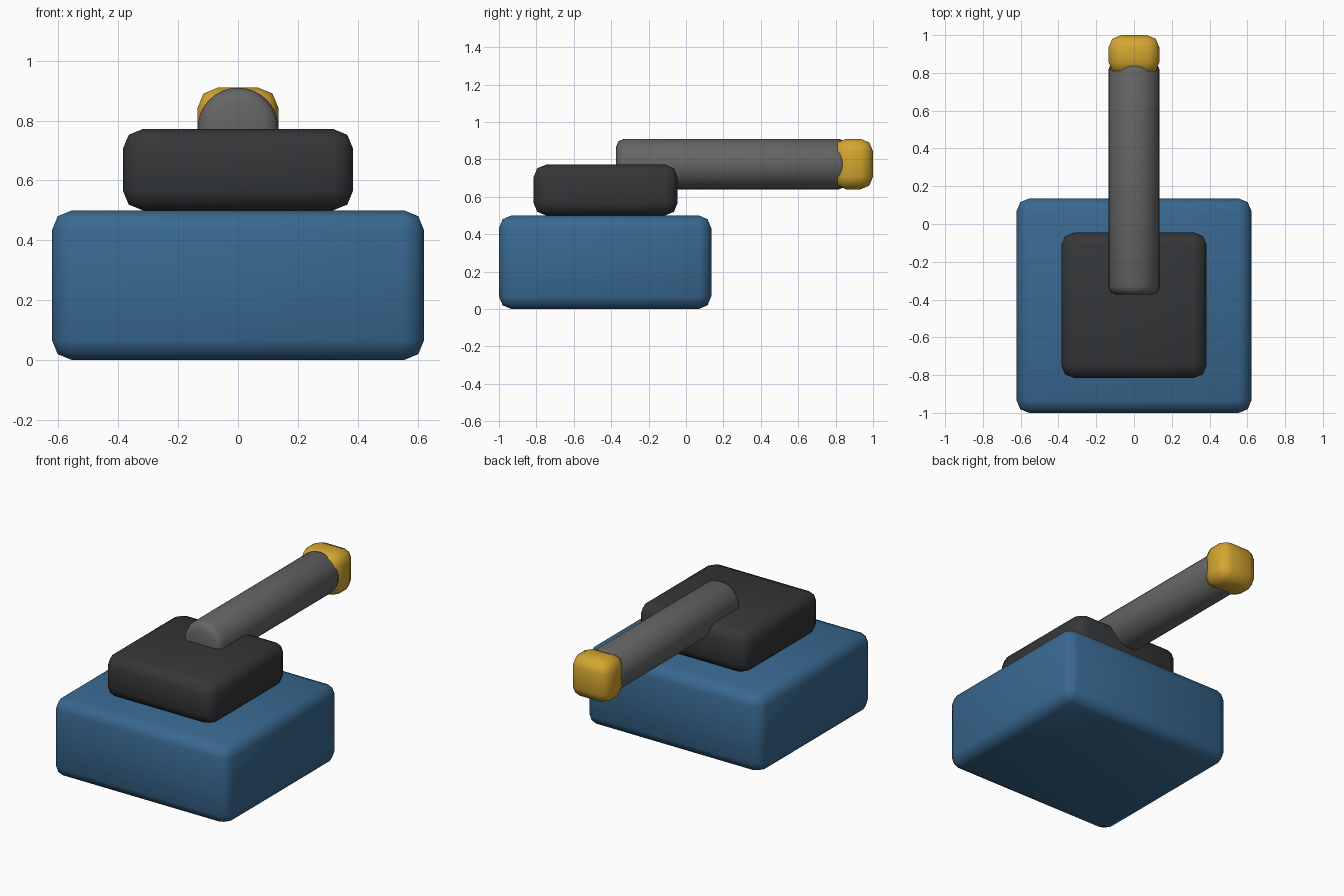
import bpy, math

if "Cube" in bpy.data.objects:
    bpy.data.objects.remove(bpy.data.objects["Cube"])


def paint(ob, rgb):
    mat = bpy.data.materials.new(ob.name + "_paint")
    mat.diffuse_color = (*rgb, 1)
    mat.use_nodes = True
    mat.node_tree.nodes["Principled BSDF"].inputs["Base Color"].default_value = mat.diffuse_color
    ob.data.materials.append(mat)


def finish(ob, name, bevel, rgb):
    ob.name = name
    bpy.ops.object.transform_apply(location=False, rotation=True, scale=True)
    mod = ob.modifiers.new("rounded_edges", 'BEVEL')
    mod.width = bevel
    mod.segments = 2
    mod.limit_method = 'ANGLE'
    mod.angle_limit = math.radians(40)
    bpy.ops.object.modifier_apply(modifier=mod.name)
    bpy.ops.object.shade_smooth_by_angle(angle=math.radians(60))
    if rgb:
        paint(ob, rgb)


def block(name, x, y, z, bevel, rgb):
    # rounded box from (min, max) ranges
    spans = (x, y, z)
    bpy.ops.mesh.primitive_cube_add(size=1, location=[(a + b) / 2 for a, b in spans])
    ob = bpy.context.object
    ob.scale = [b - a for a, b in spans]
    finish(ob, name, bevel, rgb)


# Blue base and dark upper block
block("base", (-0.622, 0.622), (-1.0, 0.135), (0, 0.5), 0.067, (0.04, 0.14, 0.28))
block("turret", (-0.385, 0.385), (-0.815, -0.045), (0.5, 0.772), 0.067, (0.035, 0.037, 0.04))

# Barrel lying along y, half sunk into the turret
y0, y1 = -0.373, 0.86
bpy.ops.mesh.primitive_cylinder_add(vertices=32, radius=0.135, depth=y1 - y0,
                                    location=(0, (y0 + y1) / 2, 0.775),
                                    rotation=(math.pi / 2, 0, 0))
finish(bpy.context.object, "barrel", 0.042, (0.13, 0.13, 0.13))

# Yellow muzzle block at the far end
block("muzzle", (-0.135, 0.135), (0.79, 1.0), (0.64, 0.91), 0.067, (0.65, 0.38, 0.03))
